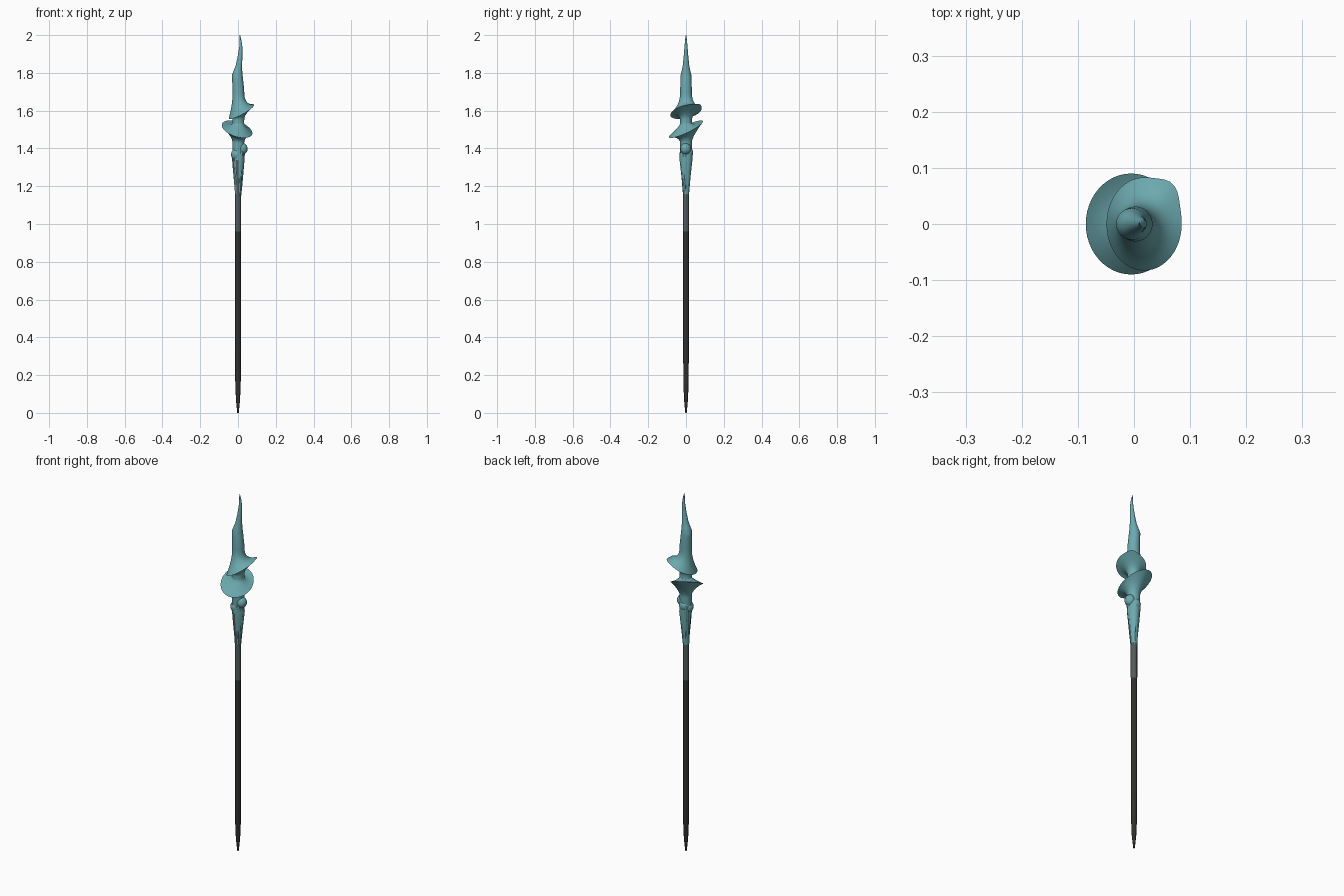
import bpy, bmesh, math
from math import sin, cos, pi

if "Cube" in bpy.data.objects:
    bpy.data.objects.remove(bpy.data.objects["Cube"])


def material(name, rgb):
    m = bpy.data.materials.new(name)
    m.diffuse_color = (*rgb, 1)
    m.use_nodes = True
    m.node_tree.nodes["Principled BSDF"].inputs["Base Color"].default_value = m.diffuse_color
    return m


TEAL = material("sea_teal", (0.15, 0.40, 0.43))
GREY = material("slate_grey", (0.085, 0.105, 0.105))
DARK = material("dark_wood", (0.033, 0.030, 0.026))


def loft(name, rings, mats, n=24, rule=None):
    """Skin rings of (cx, z, rx, ry, slope_x, slope_y, corner, cy)."""
    bm = bmesh.new()
    loops = []
    for ring in rings:
        ring = tuple(ring)
        if len(ring) == 3:
            ring += ring[2:]
        cx, z, rx, ry, sx, sy, corner, cy = (ring + (0,) * 8)[:8]
        loop = []
        for i in range(n):
            a = 2 * pi * i / n
            k = 1 + corner * math.exp(-((a - 0.82) / 0.35) ** 2)
            x, y = rx * cos(a) * k, ry * sin(a) * k
            loop.append(bm.verts.new((cx + x, cy + y, z + sx * x + sy * y)))
        loops.append(loop)
    for a, b in zip(loops, loops[1:]):
        for i in range(n):
            j = (i + 1) % n
            bm.faces.new((a[i], a[j], b[j], b[i]))
    bm.faces.new(loops[0])
    bm.faces.new(loops[-1])
    bmesh.ops.recalc_face_normals(bm, faces=bm.faces)
    if rule:
        for f in bm.faces:
            f.material_index = rule(f.calc_center_median())
    me = bpy.data.meshes.new(name)
    bm.to_mesh(me)
    bm.free()
    for m in mats:
        me.materials.append(m)
    ob = bpy.data.objects.new(name, me)
    bpy.context.collection.objects.link(ob)
    bpy.ops.object.select_all(action='DESELECT')
    ob.select_set(True)
    bpy.context.view_layer.objects.active = ob
    bpy.ops.object.shade_smooth_by_angle(angle=math.radians(55))


def brim(cx, z, rx, ry, sx, sy, corner, up, down, power, neck=.031, steps=14):
    """Rings of a tilted brim that flares out of the neck and back in."""
    rings = []
    for i in range(steps, -steps - 1, -1):
        t = i / steps
        f = (1 - abs(t)) ** power
        rings.append((.002 + (cx - .002) * f, z + t * (up if t > 0 else down),
                      neck + (rx - neck) * f, neck + (ry - neck) * f,
                      sx * f ** .5, sy * f ** .5, corner * f * f))
    return rings


# Shaft: dark handle with pointed foot, grey upper section
loft("shaft", [(0, 0, .004), (0, .07, .011), (0, .16, .0145), (0, .35, .016),
               (0, .96, .016), (0, 1.36, .017)],
     [DARK, GREY], n=10, rule=lambda c: int(c.z > .96))

# Spire flaring into the upper tilted brim, neck, and lower tilted brim
spire = [(.010, 2.0, .001), (.013, 1.975, .005), (.015, 1.94, .008),
         (.011, 1.89, .012), (.005, 1.84, .017), (0, 1.815, .022),
         (-.004, 1.79, .028), (-.002, 1.765, .029)]
upper = brim(.018, 1.594, .067, .083, .52, .2, .15, .116, .05, 3)
lower = brim(-.005, 1.502, .081, .090, -.26, .46, 0, .032, .072, 1.8)
loft("shell_head", spire + upper + lower + [(.001, 1.37, .031)], [TEAL], n=48)


# Knuckles under the shell
def knob(name, x, y, z, r):
    rings = []
    for i in range(13):
        w = max(r * sin(pi * i / 12), .0005)
        rings.append((x, z + 1.1 * r * cos(pi * i / 12), w, w, 0, 0, 0, y))
    loft(name, rings, [TEAL], n=20)


knob("right_knuckle", .023, -.002, 1.398, .028)
knob("left_knuckle", -.008, -.006, 1.368, .029)
knob("back_knuckle", .002, .010, 1.378, .028)

# Tapered collar, open to the grey core by a narrow strip in front
loft("collar", [(.003, 1.375, .029, .033), (.004, 1.34, .030, .034),
                (.002, 1.24, .022, .023), (0, 1.16, .0165)], [TEAL, GREY],
     rule=lambda c: int(c.z < 1.34 and c.y < 0 and abs(c.x + .002) < .007))

# Root-like strands running down the collar
for k, deg in enumerate((-15, -55, 70, 125, 180, 235)):
    ux, uy = cos(math.radians(deg)), sin(math.radians(deg))
    strand = []
    for i in range(9):
        t = i / 8
        d, r = .027 - .013 * t ** 1.3, .009 - .007 * t
        strand.append((d * ux + .002, 1.385 - .235 * t, r, r, 0, 0, 0, d * uy))
    loft(f"root_{k + 1}", strand, [TEAL], n=10)
